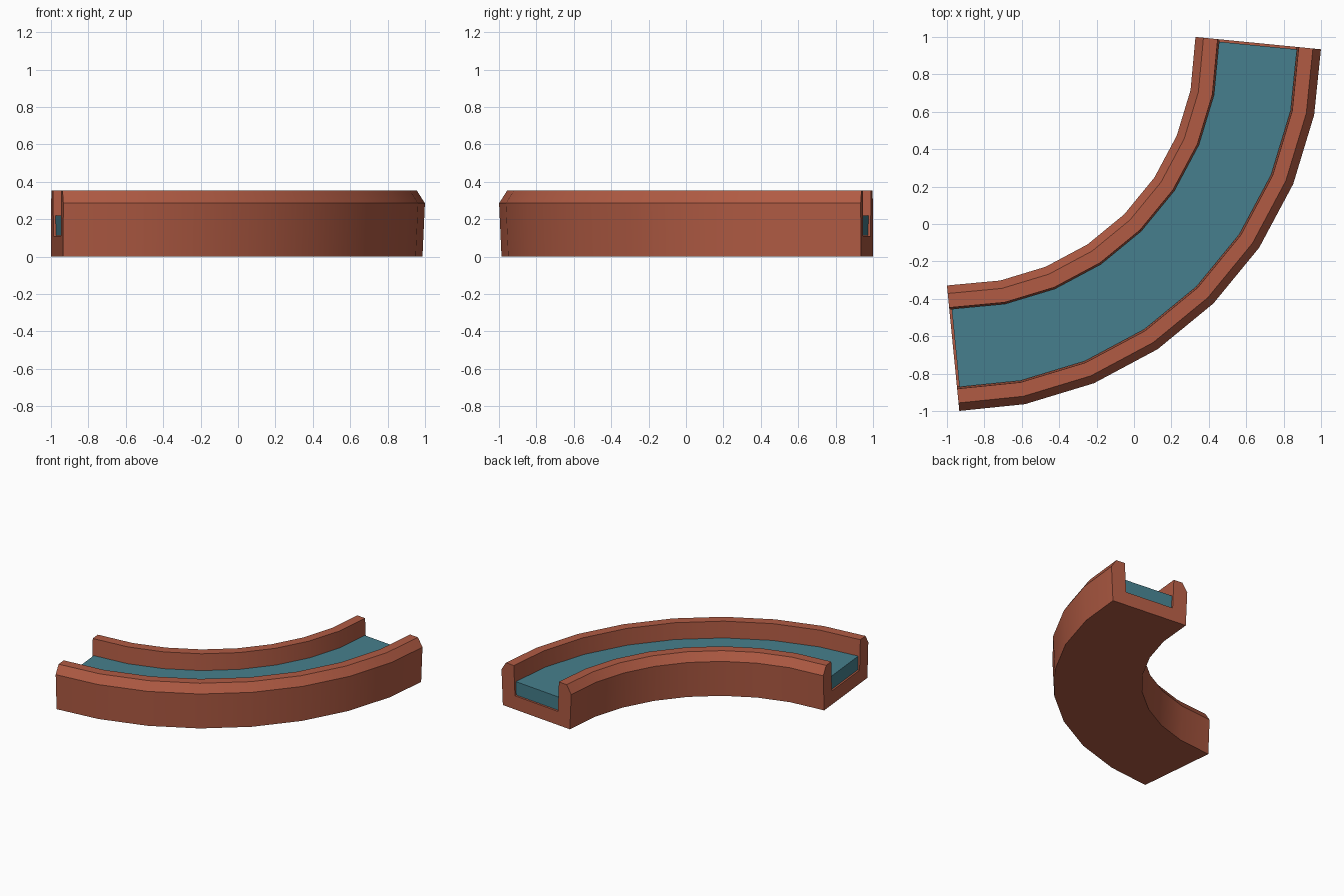
import bpy
import bmesh
from math import sin, cos, radians
from mathutils import Vector

cube = bpy.data.objects.get("Cube")
if cube:
    bpy.data.objects.remove(cube, do_unlink=True)

CENTRE = Vector((-0.967, 0.967, 0))
RADIUS = 1.631
SEGMENTS = 8


def material(name, colour):
    mat = bpy.data.materials.new(name)
    mat.use_nodes = True
    mat.diffuse_color = (*colour, 1)
    mat.node_tree.nodes["Principled BSDF"].inputs["Base Color"].default_value = (*colour, 1)
    return mat


def radial(degrees):
    """Outward direction, swept from the -y side round to the +x side."""
    return Vector((sin(radians(degrees)), -cos(radians(degrees)), 0))


def sweep(name, profile, mat, end_inset=0.0):
    """Sweep a closed (offset, height) profile round a quarter bend with end cuts
    square to the first and last segments."""
    step = 90 / SEGMENTS
    bm = bmesh.new()
    rings = []
    for i in range(SEGMENTS + 1):
        point = CENTRE + radial(i * step) * RADIUS
        angle = min(max(i * step, step / 2), 90 - step / 2)
        across = radial(angle)
        along = Vector((-across.y, across.x, 0))
        if i == 0:
            point += along * end_inset
        elif i == SEGMENTS:
            point -= along * end_inset
        rings.append([bm.verts.new(point + across * o + Vector((0, 0, z)))
                      for o, z in profile])
    n = len(profile)
    for a, b in zip(rings, rings[1:]):
        for j in range(n):
            k = (j + 1) % n
            bm.faces.new((a[j], a[k], b[k], b[j]))
    bm.faces.new(rings[0])
    bm.faces.new(rings[-1])
    bmesh.ops.recalc_face_normals(bm, faces=bm.faces)
    mesh = bpy.data.meshes.new(name)
    bm.to_mesh(mesh)
    bm.free()
    mesh.materials.append(mat)
    obj = bpy.data.objects.new(name, mesh)
    bpy.context.collection.objects.link(obj)
    bpy.ops.object.select_all(action='DESELECT')
    obj.select_set(True)
    bpy.context.view_layer.objects.active = obj
    bpy.ops.object.shade_smooth_by_angle(angle=radians(30))
    return obj


clay = material("terracotta", (0.44, 0.105, 0.057))
blue = material("teal water", (0.061, 0.212, 0.266))

# Channel: half section from outer foot to channel floor, mirrored
half = [(0.324, 0), (0.337, 0.285), (0.294, 0.352), (0.218, 0.352), (0.207, 0.11)]
sweep("channel", half + [(-o, z) for o, z in reversed(half)], clay)

# Water: filled strip lying in the channel, just short of both ends
water_half = [(0.205, 0.112), (0.2095, 0.22)]
sweep("water", water_half + [(-o, z) for o, z in reversed(water_half)], blue, 0.013)
